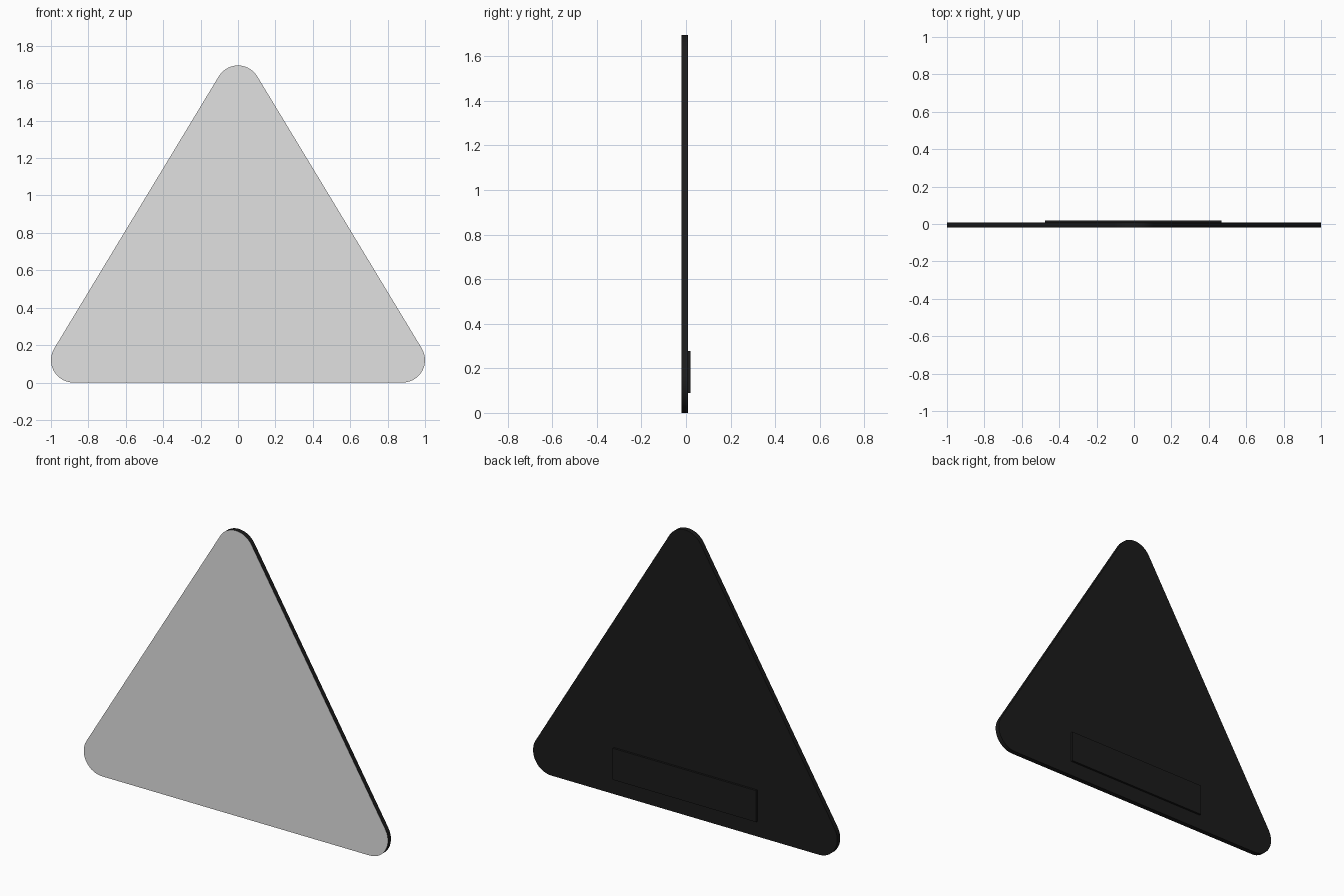
import bpy, bmesh, math

if "Cube" in bpy.data.objects:
    bpy.data.objects.remove(bpy.data.objects["Cube"])

def material(name, rgb):
    m = bpy.data.materials.new(name)
    m.diffuse_color = (*rgb, 1)
    m.use_nodes = True
    m.node_tree.nodes["Principled BSDF"].inputs["Base Color"].default_value = m.diffuse_color
    return m

face_grey = material("light_grey", (0.753, 0.753, 0.753))
black = material("black", (0.0105, 0.0105, 0.0105))

def slab(name, outline, y0, y1, mats):
    """Extrude an x-z outline from y0 to y1."""
    bm = bmesh.new()
    face = bm.faces.new([bm.verts.new((x, y0, z)) for x, z in outline])
    ext = bmesh.ops.extrude_face_region(bm, geom=[face], use_keep_orig=True)
    verts = [g for g in ext["geom"] if isinstance(g, bmesh.types.BMVert)]
    bmesh.ops.translate(bm, verts=verts, vec=(0, y1 - y0, 0))
    bmesh.ops.recalc_face_normals(bm, faces=bm.faces)
    # front face takes the last material, rim and back the first
    for f in bm.faces:
        f.material_index = len(mats) - 1 if f.normal.y < -0.9 else 0
    me = bpy.data.meshes.new(name)
    bm.to_mesh(me)
    bm.free()
    for m in mats:
        me.materials.append(m)
    ob = bpy.data.objects.new(name, me)
    bpy.context.collection.objects.link(ob)
    bpy.context.view_layer.objects.active = ob
    ob.select_set(True)
    bpy.ops.object.shade_smooth_by_angle(angle=math.radians(30))
    ob.select_set(False)
    return ob

# Rounded triangle: one arc per corner (centre x, centre z, start and end angle)
R, STEPS = 0.12, 14
tilt = math.degrees(math.atan2(0.88, 1.575 - R))
corners = [(0.88, R, -90, tilt), (0, 1.575, tilt, 180 - tilt), (-0.88, R, 180 - tilt, 270)]
outline = []
for cx, cz, a0, a1 in corners:
    for i in range(STEPS + 1):
        a = math.radians(a0 + (a1 - a0) * i / STEPS)
        outline.append((cx + R * math.cos(a), cz + R * math.sin(a)))

# Panel with grey front, black rim and back
slab("triangle_panel", outline, -0.02, 0.008, [black, face_grey])

# Raised rectangular plate low on the back
slab("back_plate", [(-0.475, 0.09), (0.468, 0.09), (0.468, 0.277), (-0.475, 0.277)],
     0.007, 0.02, [black])
